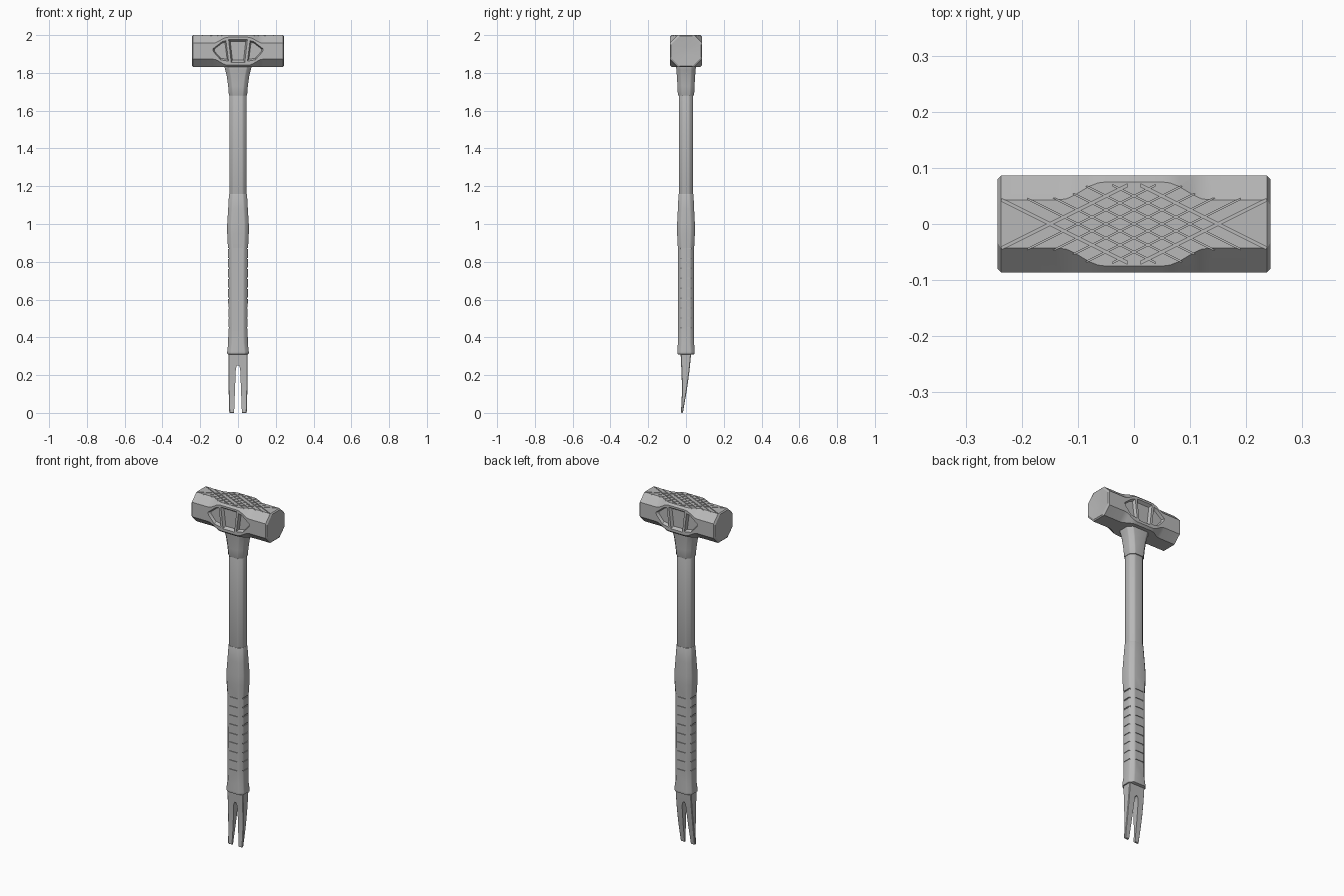
import bpy, bmesh, math
from mathutils import Vector

if "Cube" in bpy.data.objects:
    bpy.data.objects.remove(bpy.data.objects["Cube"])

steel = bpy.data.materials.new("steel grey")
steel.diffuse_color = (0.48, 0.48, 0.48, 1)
steel.use_nodes = True
steel.node_tree.nodes["Principled BSDF"].inputs["Base Color"].default_value = steel.diffuse_color


def make(name, rings_list):
    """Loft each list of rings into a closed solid; all solids share one object."""
    bm = bmesh.new()
    for rings in rings_list:
        vs = [[bm.verts.new(p) for p in r] for r in rings]
        n = len(vs[0])
        for a, b in zip(vs, vs[1:]):
            for i in range(n):
                j = (i + 1) % n
                bm.faces.new((a[i], a[j], b[j], b[i]))
        bm.faces.new(vs[0][::-1])
        bm.faces.new(vs[-1])
    bmesh.ops.recalc_face_normals(bm, faces=bm.faces)
    me = bpy.data.meshes.new(name)
    bm.to_mesh(me)
    bm.free()
    me.materials.append(steel)
    ob = bpy.data.objects.new(name, me)
    bpy.context.collection.objects.link(ob)
    return ob


def activate(ob):
    bpy.ops.object.select_all(action='DESELECT')
    ob.select_set(True)
    bpy.context.view_layer.objects.active = ob


def bevel(ob, width, segments=2):
    m = ob.modifiers.new("bevel", 'BEVEL')
    m.width, m.segments, m.limit_method = width, segments, 'ANGLE'
    m.angle_limit = math.radians(30)
    activate(ob)
    bpy.ops.object.modifier_apply(modifier=m.name)


def cut(ob, cutter):
    m = ob.modifiers.new("cut", 'BOOLEAN')
    m.operation, m.solver, m.object = 'DIFFERENCE', 'EXACT', cutter
    activate(ob)
    bpy.ops.object.modifier_apply(modifier=m.name)
    bpy.data.objects.remove(cutter)


def smooth(ob, angle=30):
    activate(ob)
    bpy.ops.object.shade_smooth_by_angle(angle=math.radians(angle))


def octagon(a, b, c):
    """Rectangle of half sizes a, b with corners chamfered by c."""
    return [(a, -b + c), (a, b - c), (a - c, b), (-a + c, b),
            (-a, b - c), (-a, -b + c), (-a + c, -b), (a - c, -b)]


def box(cx, cy, cz, hx, hy, hz):
    return [[(cx + sx * hx, cy + sy * hy, cz + z)
             for sx, sy in ((-1, -1), (1, -1), (1, 1), (-1, 1))] for z in (-hz, hz)]


# Hammer head: octagonal ends blending into a squarer middle
half = [(0.243, 0.046, 0.006), (0.237, 0.043, 0), (0.135, 0.043, 0), (0.12, 0.041, 0),
        (0.105, 0.034, 0), (0.08, 0.019, 0), (0.065, 0.013, 0), (0.05, 0.011, 0)]
stations = [(-x, c, s) for x, c, s in half] + half[::-1]
rings = [[(x, y, 1.915 + z) for y, z in octagon(0.086 - s, 0.085 - s, c)]
         for x, c, s in stations]
# shallow dish in each striking face
for end, i in ((-0.239, 0), (0.239, -1)):
    dish = [(end, p[1] * 0.25, 1.915 + (p[2] - 1.915) * 0.25) for p in rings[i]]
    rings = [dish] + rings if i == 0 else rings + [dish]
head = make("hammer_head", [rings])

# Three tapered pockets on the front and back of the head
centre = [(-0.05, 1.978), (0.05, 1.978), (0.036, 1.856), (-0.036, 1.856)]
side = [(0.064, 1.971), (0.085, 1.965), (0.133, 1.927), (0.13, 1.912),
        (0.092, 1.869), (0.05, 1.862)]
pockets = []
for sy in (-1, 1):
    for poly in (centre, side, [(-x, z) for x, z in side]):
        mx = sum(p[0] for p in poly) / len(poly)
        mz = sum(p[1] for p in poly) / len(poly)
        pockets.append([[(mx + (x - mx) * k, sy * y, mz + (z - mz) * k) for x, z in poly]
                        for y, k in ((0.096, 1.1), (0.086, 1.0), (0.07, 0.82))])
cut(head, make("pocket_cutter", pockets))

# Crossed grooves in the top, with wider lines around the diamond
for sign in (-1, 1):
    bars = []
    for k in range(-3, 4):
        c = abs(k) * 0.025
        w = 0.0026 if abs(k) == 3 else 0.0014
        x0 = max(-0.236, 2 * ((-0.062 if abs(k) < 2 else -0.045) - c))
        x1 = 2 * (0.069 - c)
        flip = 1 if k >= 0 else -1
        pts = [(x0, x0 / 2 + c - w), (x1, x1 / 2 + c - w),
               (x1, x1 / 2 + c + w), (x0, x0 / 2 + c + w)]
        bars.append([[(flip * x, flip * sign * y, z) for x, y in pts]
                     for z in (1.9965, 2.01)])
    cut(head, make("groove_cutter", bars))
smooth(head)


def shaft(name, profile, soft):
    ob = make(name, [[[(x, y, z) for x, y in octagon(a, b, c)] for z, a, b, c in profile]])
    bevel(ob, soft)
    return ob


# Flared neck under the head
smooth(shaft("neck", [(1.68, 0.048, 0.043, 0.021), (1.73, 0.052, 0.045, 0.021),
                      (1.78, 0.059, 0.048, 0.022), (1.815, 0.067, 0.051, 0.023),
                      (1.84, 0.075, 0.053, 0.023)], 0.004))

# Straight handle
smooth(shaft("handle", [(1.1, 0.0455, 0.0375, 0.02), (1.7, 0.0455, 0.0375, 0.02)], 0.006))

# Swelling grip with a flared lower collar
grip = shaft("grip", [(0.31, 0.057, 0.046, 0.02), (0.325, 0.057, 0.046, 0.02),
                      (0.37, 0.052, 0.043, 0.02), (0.45, 0.051, 0.043, 0.02),
                      (0.87, 0.053, 0.043, 0.02), (0.95, 0.057, 0.047, 0.021),
                      (1.0, 0.057, 0.047, 0.021), (1.08, 0.052, 0.043, 0.02),
                      (1.16, 0.0475, 0.0395, 0.02)], 0.005)
slots = []
for i in range(9):
    z = 0.45 + i * 0.0525
    for s in (-1, 1):
        slots.append(box(0, s * 0.049, z, 0.026, 0.01, 0.0035))
        slots.append(box(s * 0.058, 0, z, 0.01, 0.03, 0.0035))
cut(grip, make("slot_cutter", slots))
smooth(grip)

# Forked pry claw, curving forward and thinning to the tip
claw = make("pry_claw", [[[(x, y, z) for x, y in
                           ((-w, f), (w, f), (w, b), (-w, b))] for z, w, f, b in
                          ((0, 0.046, -0.027, -0.016), (0.05, 0.048, -0.024, -0.008),
                           (0.1, 0.049, -0.022, 0.001), (0.16, 0.05, -0.022, 0.01),
                           (0.22, 0.05, -0.024, 0.018), (0.28, 0.05, -0.027, 0.024),
                           (0.33, 0.05, -0.029, 0.028))]])
bevel(claw, 0.003, 1)
slot = [(-0.021, -0.01), (0.021, -0.01), (0.012, 0.225), (0.009, 0.243),
        (0.004, 0.252), (-0.004, 0.252), (-0.009, 0.243), (-0.012, 0.225)]
cut(claw, make("fork_cutter", [[[(x, y, z) for x, z in slot] for y in (-0.1, 0.1)]]))
smooth(claw)
